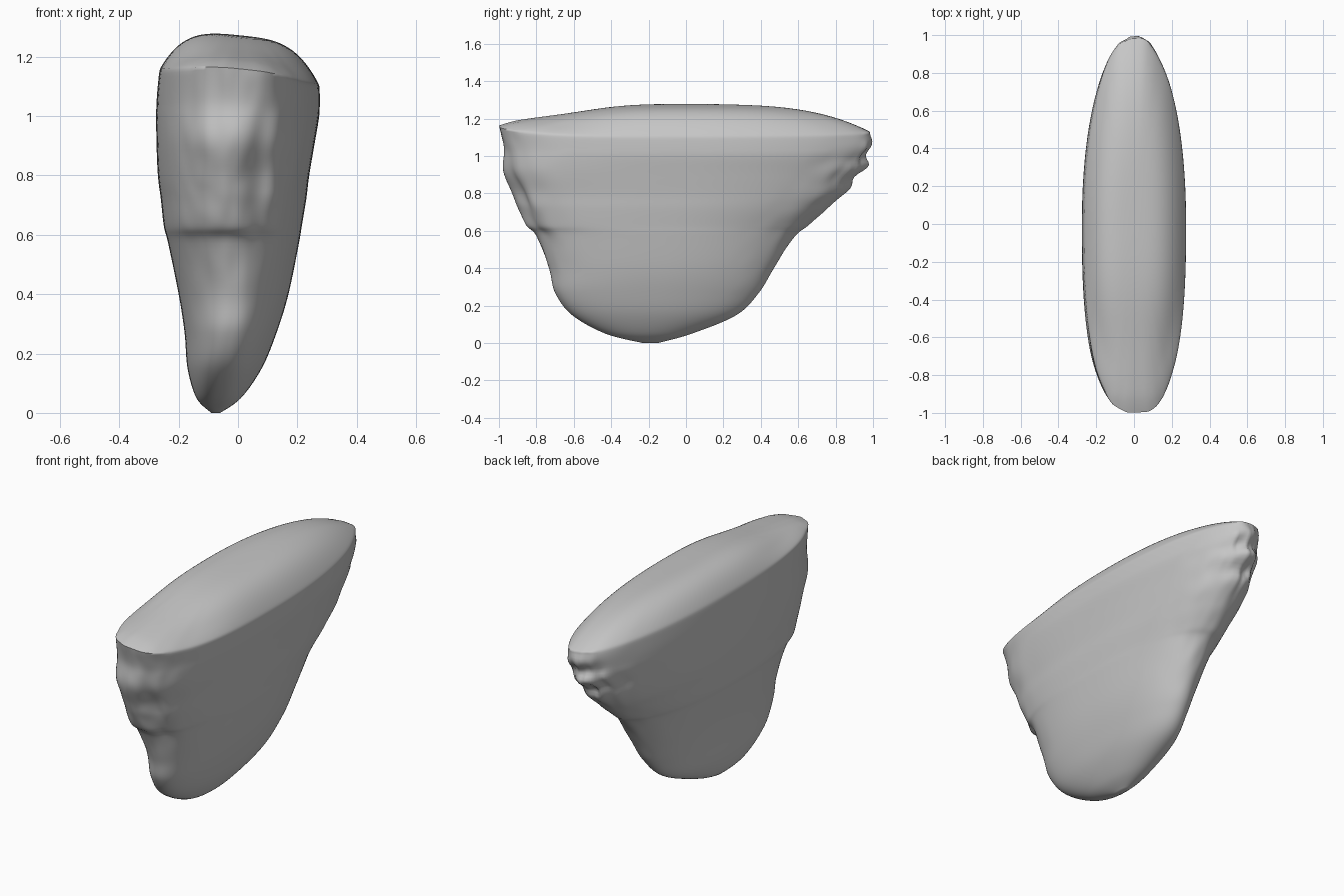
import bpy, bmesh, math
from mathutils import Vector, noise

cube = bpy.data.objects.get("Cube")
if cube:
    bpy.data.objects.remove(cube, do_unlink=True)

# Outline by height: z, front y, back y, right x, left x
ROWS = [
    (0.00, -0.23, -0.15, -0.09, -0.06),
    (0.05, -0.43, 0.03, -0.14, 0.01),
    (0.15, -0.61, 0.27, -0.17, 0.08),
    (0.27, -0.70, 0.39, -0.18, 0.13),
    (0.40, -0.73, 0.47, -0.20, 0.17),
    (0.57, -0.80, 0.58, -0.235, 0.205),
    (0.63, -0.86, 0.65, -0.25, 0.215),
    (0.72, -0.90, 0.76, -0.26, 0.23),
    (0.80, -0.93, 0.85, -0.27, 0.24),
    (0.92, -0.98, 0.93, -0.275, 0.26),
    (1.03, -0.975, 0.98, -0.275, 0.275),
    (1.13, -1.00, 0.99, -0.265, 0.275),
]
AROUND, STEPS, DOME = 160, 7, 22


def spline(a, b, c, d, t):
    return b + 0.5 * t * (c - a + t * (2*a - 5*b + 4*c - d + t * (3*(b - c) + d - a)))


def outline(u):
    i = min(int(u), len(ROWS) - 2)
    pts = [ROWS[max(0, min(len(ROWS) - 1, i + k))] for k in (-1, 0, 1, 2)]
    return [spline(*vals, u - i) for vals in zip(*pts)]


def gauss(v, centre, width):
    return math.exp(-((v - centre) / width) ** 2)


def section(row, scale=1.0, lift=0.0):
    """One ring: blunt at the front, pointed at the back, with chipped ends."""
    z, front, back, right, left = row
    cx, cy = (right + left) / 2, (front + back) / 2
    rx, ry = (left - right) / 2, (back - front) / 2
    ring = []
    for k in range(AROUND):
        a = math.tau * k / AROUND
        c, s = math.cos(a), math.sin(a)
        n = 2.1 if s > 0 else 2.3 + 0.3 * min(1, z)
        r = (abs(c) ** n + abs(s) ** n) ** (-1 / n)
        x, y = c * r * rx, s * r * ry
        # Chipping fades toward the smooth broad sides and the keel
        end = max(0, abs(s * r) - 0.6) / 0.4 * min(1, z * 1.6)
        p = Vector((x * 9, y * 4, z * 4))
        rough = noise.noise(p) + 0.5 * noise.noise(p * 2.3)
        y *= 1 + 0.012 * end * rough
        x *= 1 + 0.05 * rough * end
        if s < 0:
            y += 0.04 * end * gauss(x, 0.09, 0.05) * gauss(z, 0.75, 0.25)
        else:
            ridge = math.sin(z * 48 + 9 * x) + 1.5 * noise.noise(p * 3)
            y += 0.017 * ridge * end ** 2 * gauss(z, 0.95, 0.15)
        x, y = cx + x * scale, cy + y * scale
        # The rim sits lower on the left and a little higher at the front tip
        rim = max(0, min(1, (z - 0.9) / 0.23))
        tilt = rim * (0.03 * max(0, -y) ** 4 - 0.1 * x)
        dip = -0.025 * gauss(y, -0.65, 0.25) * min(1, lift / 0.07)
        ring.append((x, y, z + lift + tilt + dip))
    return ring


# Tapered body followed by the domed top
rings = [section(outline(i / STEPS)) for i in range((len(ROWS) - 1) * STEPS + 1)]
for i in range(1, DOME):
    scale = 1 - (i / DOME) ** 1.6
    rings.append(section(ROWS[-1], scale, 0.143 * (1 - scale ** 3.6)))

bm = bmesh.new()
loops = [[bm.verts.new(p) for p in ring] for ring in rings]
for lo, hi in zip(loops, loops[1:]):
    for k in range(AROUND):
        j = (k + 1) % AROUND
        bm.faces.new((lo[k], lo[j], hi[j], hi[k]))
for ring in (loops[0], loops[-1]):
    face = bm.faces.new(ring)
    bmesh.ops.poke(bm, faces=[face])

# Wear the rim down so it rolls softly into the broad sides
rim_verts = [v for v in bm.verts if v.co.z > 1.02 and -0.9 < v.co.y < 0.95]
for _ in range(6):
    bmesh.ops.smooth_vert(bm, verts=rim_verts, factor=0.5,
                          use_axis_x=True, use_axis_y=True, use_axis_z=True)
bmesh.ops.recalc_face_normals(bm, faces=bm.faces)

# Set the stone on the ground
base = min(v.co.z for v in bm.verts)
bmesh.ops.translate(bm, verts=bm.verts, vec=(0, 0, -base))

mesh = bpy.data.meshes.new("stone_body")
bm.to_mesh(mesh)
bm.free()
stone = bpy.data.objects.new("stone_body", mesh)
bpy.context.collection.objects.link(stone)

# Plain grey stone
grey = bpy.data.materials.new("stone_grey")
grey.use_nodes = True
colour = (0.57, 0.57, 0.57, 1)
grey.diffuse_color = colour
grey.node_tree.nodes["Principled BSDF"].inputs["Base Color"].default_value = colour
mesh.materials.append(grey)

bpy.context.view_layer.objects.active = stone
stone.select_set(True)
bpy.ops.object.shade_smooth_by_angle(angle=math.radians(70))
